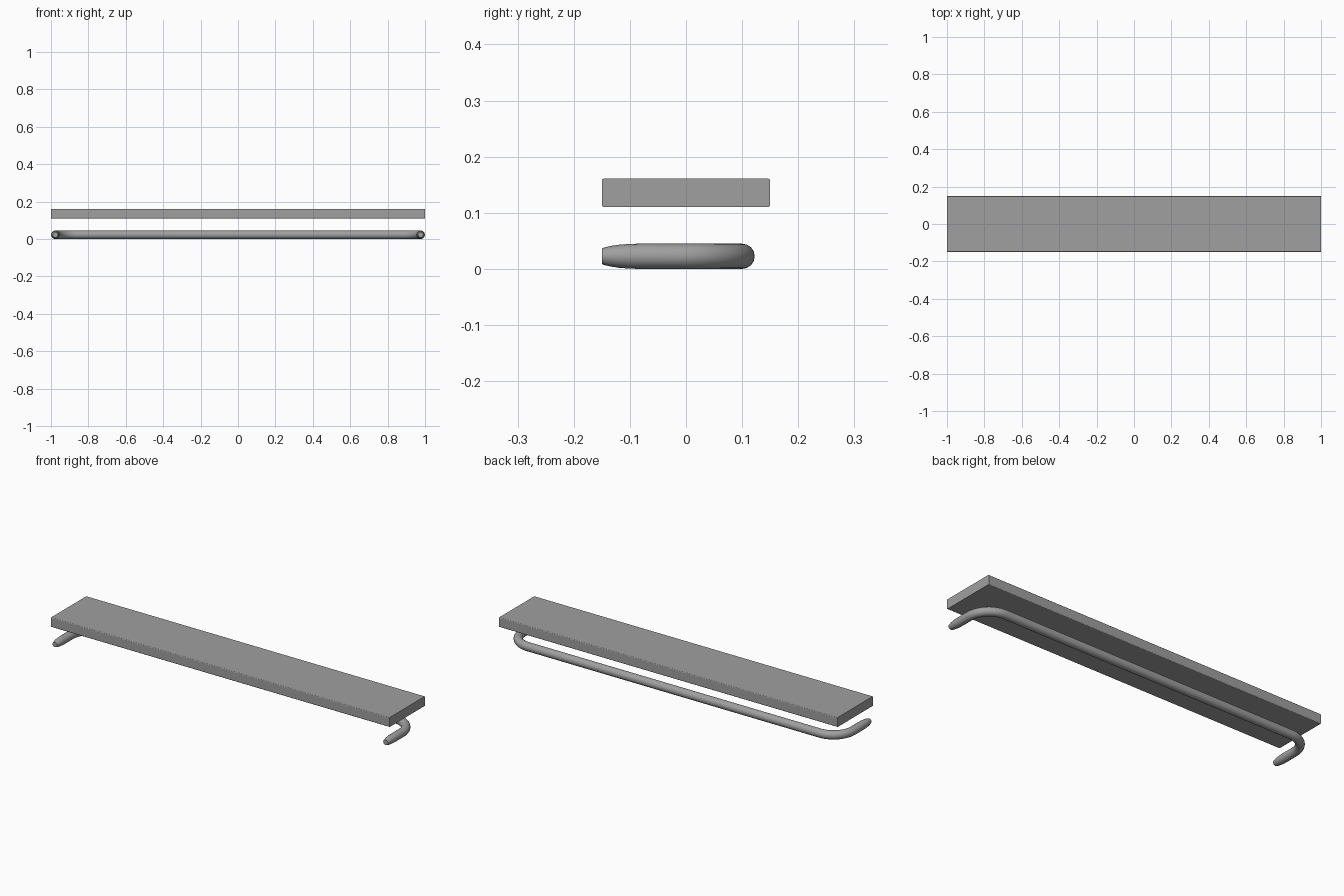
import bpy, bmesh
from math import sin, cos, pi

cube = bpy.data.objects.get("Cube")
if cube:
    bpy.data.objects.remove(cube, do_unlink=True)

# One shared grey
grey = bpy.data.materials.new("plain_grey")
grey.use_nodes = True
grey.diffuse_color = (0.35, 0.35, 0.35, 1)
grey.node_tree.nodes["Principled BSDF"].inputs["Base Color"].default_value = (0.35, 0.35, 0.35, 1)


def link(name, data):
    obj = bpy.data.objects.new(name, data)
    bpy.context.collection.objects.link(obj)
    data.materials.append(grey)
    return obj


# Shelf board: a slab with its long edges eased and its ends left square
SIZE = (2.0, 0.3, 0.051)
bm = bmesh.new()
bmesh.ops.create_cube(bm, size=1)
bmesh.ops.scale(bm, vec=SIZE, verts=bm.verts)
bmesh.ops.translate(bm, vec=(0, 0, 0.1355), verts=bm.verts)
long_edges = [e for e in bm.edges if abs(e.verts[0].co.x - e.verts[1].co.x) > 1]
bmesh.ops.bevel(bm, geom=long_edges, offset=0.004, segments=3, profile=0.5, affect='EDGES')
mesh = bpy.data.meshes.new("shelf_board")
bm.to_mesh(mesh)
bm.free()
link("shelf_board", mesh)

# Rail: a round bar along the back, bent forward at both ends, with tapered tips
RADIUS, SIDE_X, BACK_Y, BEND, STEPS = 0.0225, 0.977, 0.1, 0.115, 14
half = [(-0.15, 0.62), (-0.145, 0.70), (-0.135, 0.81), (-0.12, 0.91), (-0.1, 0.98), (-0.08, 1.0)]
half = [(SIDE_X, y, r) for y, r in half]
for i in range(STEPS + 1):
    a = pi / 2 * i / STEPS
    half.append((SIDE_X - BEND + BEND * cos(a), BACK_Y - BEND + BEND * sin(a), 1.0))
path = half + [(-x, y, r) for x, y, r in reversed(half)]

curve = bpy.data.curves.new("rail_path", 'CURVE')
curve.dimensions = '3D'
curve.bevel_depth = RADIUS
curve.bevel_resolution = 6
curve.use_fill_caps = True
spline = curve.splines.new('POLY')
spline.points.add(len(path) - 1)
for point, (x, y, r) in zip(spline.points, path):
    point.co = (x, y, RADIUS, 1)
    point.radius = r
rail = link("rail", curve)

# Turn the rail into a smooth mesh
bpy.ops.object.select_all(action='DESELECT')
rail.select_set(True)
bpy.context.view_layer.objects.active = rail
bpy.ops.object.convert(target='MESH')
bpy.ops.object.shade_smooth_by_angle()
